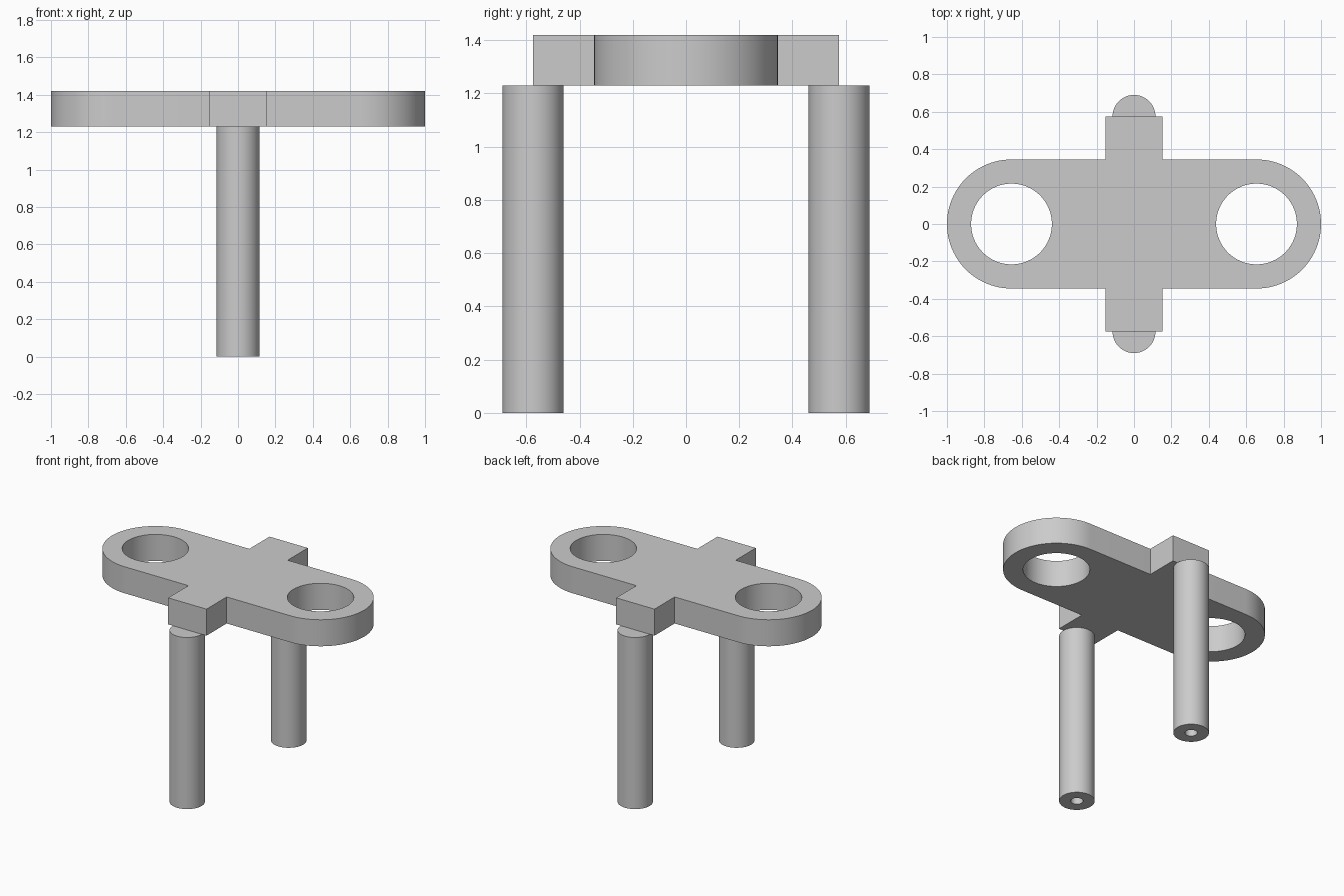
import bpy, bmesh
from math import cos, sin, pi, radians
from mathutils import Vector

cube = bpy.data.objects.get("Cube")
if cube:
    bpy.data.objects.remove(cube, do_unlink=True)

PLATE_Z, TOP_Z = 1.23, 1.42
END_X, END_R, HOLE_R = 0.655, 0.345, 0.216
ARM_X, ARM_Y = 0.152, 0.574
POST_Y, POST_R, BORE_R, BORE_DEPTH = 0.575, 0.115, 0.04, 0.3

grey = bpy.data.materials.new("plain grey")
grey.use_nodes = True
colour = (0.6, 0.6, 0.6, 1)
grey.diffuse_color = colour
grey.node_tree.nodes["Principled BSDF"].inputs["Base Color"].default_value = colour


def arc(cx, r, start, sweep, steps):
    """Points along an arc centred on the x axis."""
    return [(cx + r * cos(start + sweep * i / steps),
             r * sin(start + sweep * i / steps)) for i in range(steps + 1)]


def finish(bm, name):
    bmesh.ops.recalc_face_normals(bm, faces=bm.faces)
    mesh = bpy.data.meshes.new(name)
    bm.to_mesh(mesh)
    bm.free()
    mesh.materials.append(grey)
    obj = bpy.data.objects.new(name, mesh)
    bpy.context.collection.objects.link(obj)
    bpy.ops.object.select_all(action="DESELECT")
    obj.select_set(True)
    bpy.context.view_layer.objects.active = obj
    bpy.ops.object.shade_smooth_by_angle(angle=radians(30))
    return obj


# Plate: rounded ends, square cross arms and two round openings
def arm(side):
    return [(side * ARM_X, side * END_R), (side * ARM_X, side * ARM_Y),
            (-side * ARM_X, side * ARM_Y), (-side * ARM_X, side * END_R)]


outline = (arc(END_X, END_R, -pi / 2, pi, 48) + arm(1)
           + arc(-END_X, END_R, pi / 2, pi, 48) + arm(-1))
holes = [arc(x, HOLE_R, 0, 2 * pi, 64)[:-1] for x in (-END_X, END_X)]

bm = bmesh.new()
for loop in [outline] + holes:
    verts = [bm.verts.new((x, y, PLATE_Z)) for x, y in loop]
    for a, b in zip(verts, verts[1:] + verts[:1]):
        bm.edges.new((a, b))
bmesh.ops.triangle_fill(bm, edges=bm.edges[:], use_beauty=True, normal=(0, 0, 1))
extruded = bmesh.ops.extrude_face_region(bm, geom=bm.faces[:], use_keep_orig=True)
bmesh.ops.translate(bm, vec=(0, 0, TOP_Z - PLATE_Z),
                    verts=[g for g in extruded["geom"] if isinstance(g, bmesh.types.BMVert)])
finish(bm, "plate")

# Posts: turned cylinders with a blind bore in the foot
profile = [(0, PLATE_Z), (POST_R, PLATE_Z), (POST_R, 0),
           (BORE_R, 0), (BORE_R, BORE_DEPTH), (0, BORE_DEPTH)]
for name, side in (("front_post", -1), ("back_post", 1)):
    bm = bmesh.new()
    centre = Vector((0, side * POST_Y, 0))
    verts = [bm.verts.new(centre + Vector((r, 0, z))) for r, z in profile]
    edges = [bm.edges.new(pair) for pair in zip(verts, verts[1:])]
    bmesh.ops.spin(bm, geom=verts + edges, cent=centre, axis=(0, 0, 1),
                   angle=2 * pi, steps=48)
    bmesh.ops.remove_doubles(bm, verts=bm.verts, dist=0.0001)
    finish(bm, name)
